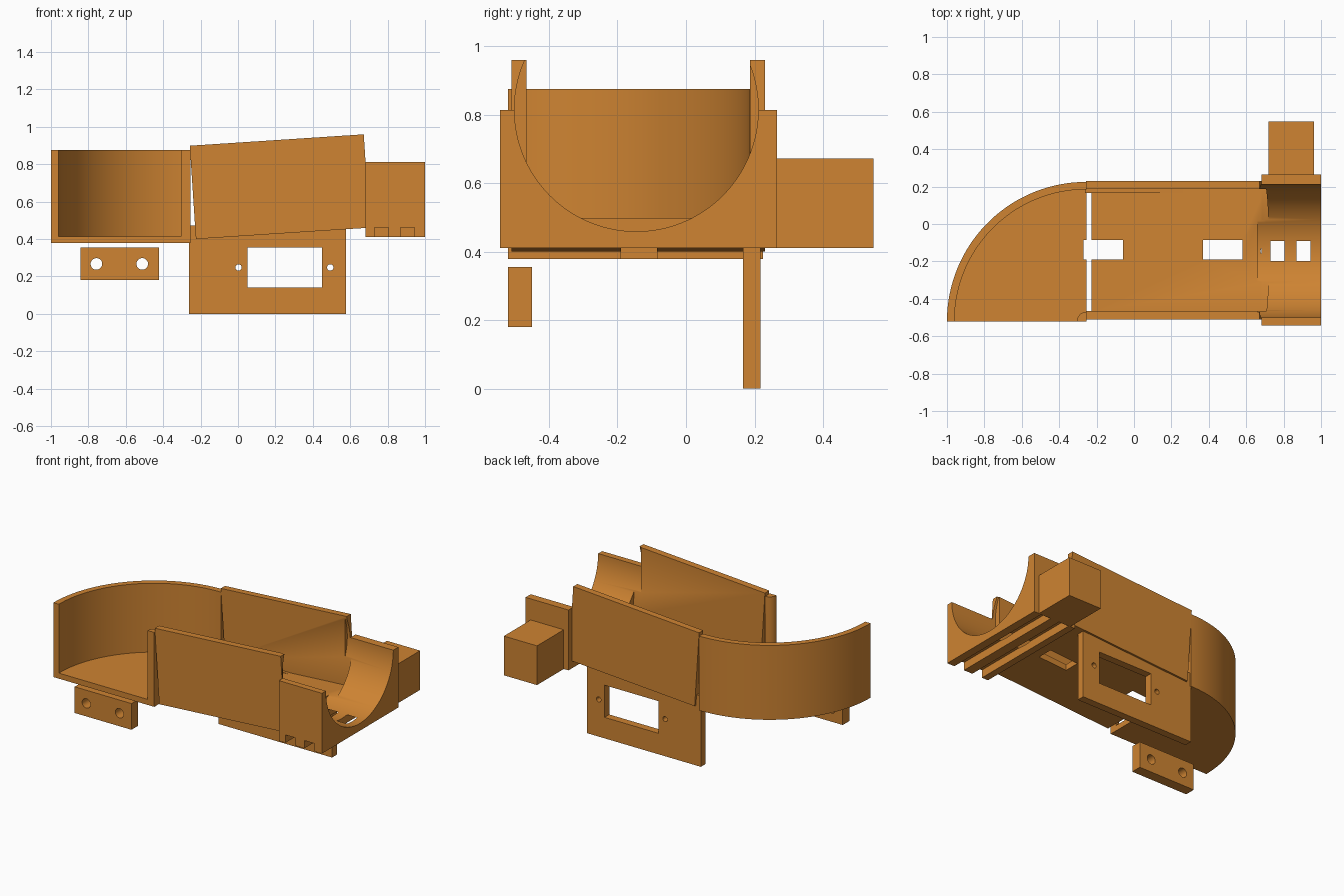
import bpy, bmesh, math
from mathutils import Matrix, Vector

old = bpy.data.objects.get("Cube")
if old:
    bpy.data.objects.remove(old, do_unlink=True)

orange = bpy.data.materials.new("orange_plastic")
orange.use_nodes = True
color = (0.62, 0.23, 0.032, 1.0)
orange.diffuse_color = color
orange.node_tree.nodes["Principled BSDF"].inputs["Base Color"].default_value = color


def prism(name, points, axis, lo, hi):
    """Extrude a 2D outline along an axis: z uses (x, y), y uses (x, z), x uses (y, z)."""
    place = {"z": lambda p, d: (p[0], p[1], d),
             "y": lambda p, d: (p[0], d, p[1]),
             "x": lambda p, d: (d, p[0], p[1])}[axis]
    bm = bmesh.new()
    rings = [[bm.verts.new(place(p, d)) for p in points] for d in (lo, hi)]
    bm.faces.new(rings[0])
    bm.faces.new(rings[1])
    for i in range(len(points)):
        j = (i + 1) % len(points)
        bm.faces.new((rings[0][i], rings[0][j], rings[1][j], rings[1][i]))
    bmesh.ops.recalc_face_normals(bm, faces=bm.faces)
    mesh = bpy.data.meshes.new(name)
    bm.to_mesh(mesh)
    bm.free()
    mesh.materials.append(orange)
    obj = bpy.data.objects.new(name, mesh)
    bpy.context.collection.objects.link(obj)
    return obj


def box(name, x, y, z):
    return prism(name, [(x[0], y[0]), (x[1], y[0]), (x[1], y[1]), (x[0], y[1])], "z", *z)


def arc(cx, cy, r, start, end, steps):
    angles = [math.radians(start + (end - start) * i / steps) for i in range(steps + 1)]
    return [(cx + r * math.cos(a), cy + r * math.sin(a)) for a in angles]


def circle(cx, cy, r, steps):
    return arc(cx, cy, r, 0, 360, steps)[:-1]


def cut(obj, *cutters):
    """Subtract each cutter, then delete it."""
    for cutter in cutters:
        cutter.hide_render = True
        mod = obj.modifiers.new("cut", "BOOLEAN")
        mod.operation = "DIFFERENCE"
        mod.solver = "EXACT"
        mod.object = cutter
    graph = bpy.context.evaluated_depsgraph_get()
    mesh = bpy.data.meshes.new_from_object(obj.evaluated_get(graph))
    obj.modifiers.clear()
    obj.data = mesh
    for cutter in cutters:
        bpy.data.objects.remove(cutter, do_unlink=True)


def smooth(obj):
    bpy.ops.object.select_all(action="DESELECT")
    obj.select_set(True)
    bpy.context.view_layer.objects.active = obj
    bpy.ops.object.shade_smooth_by_angle(angle=math.radians(30))


# Quarter-round tray: floor, curved wall and a rounded corner post
CX, CY, FLOOR, RIM = -0.255, -0.52, 0.378, 0.875
tray_floor = prism("tray_floor", [(CX, CY)] + arc(CX, CY, 0.72, 90, 180, 48), "z", FLOOR, 0.415)
tray_wall = prism("tray_wall", arc(CX, CY, 0.745, 90, 180, 48) + arc(CX, CY, 0.705, 180, 90, 48),
                  "z", FLOOR, RIM)
corner_post = prism("corner_post", [(CX, CY)] + arc(CX, CY, 0.05, 90, 180, 12), "z", FLOOR, RIM)

# Slot through the trough floor and the edge of the tray
SLOT_Y = (-0.19, -0.085)


def slot(x):
    return box("slot_cutter", x, SLOT_Y, (0.3, 0.6))


cut(tray_floor, slot((-0.27, -0.06)))

# Tilted trough, defined flat and then pitched upward
TILT = Matrix.Translation(Vector((-0.225, 0, 0.4))) @ Matrix.Rotation(math.radians(-3.75), 4, "Y")


def tilted_box(name, x, y, z):
    obj = box(name, x, y, z)
    obj.data.transform(TILT)
    return obj


def cavity():
    return tilted_box("cavity_cutter", (-0.2, 0.948), (-0.465, 0.187), (0.04, 0.8))


def bore():
    return prism("bore_cutter", circle(-0.145, 0.815, 0.356, 128), "x", 0.66, 1.1)


trough = tilted_box("trough", (0, 0.932), (-0.51, 0.23), (0, 0.5))
cut(trough, cavity(), bore(), slot((-0.27, -0.06)), slot((0.37, 0.58)))

# Cradle collar with strap channels underneath
collar = box("collar", (0.683, 1.0), (-0.543, 0.265), (0.41, 0.813))
channels = [box("channel_cutter", x, (-0.7, 0.265 + 0.1), (0.3, 0.463))
            for x in ((0.73, 0.805), (0.87, 0.945))]
cut(collar, cavity(), bore(), *channels)
side_block = box("side_block", (0.718, 0.963), (0.262, 0.547), (0.41, 0.672))

# Hanging mount plate with a window and two screw holes
mount_plate = box("mount_plate", (-0.262, 0.578), (0.167, 0.217), (0, 0.472))
cut(mount_plate, box("window_cutter", (0.05, 0.45), (0, 0.4), (0.14, 0.355)),
    *[prism("screw_cutter", circle(x, 0.248, 0.017, 20), "y", 0, 0.4) for x in (0.003, 0.493)])

# Small bracket with two bolt holes
bracket = box("bracket", (-0.843, -0.423), (-0.52, -0.45), (0.18, 0.355))
cut(bracket, *[prism("bolt_cutter", circle(x, 0.267, 0.031, 32), "y", -0.7, -0.3)
               for x in (-0.757, -0.512)])

for part in (tray_floor, tray_wall, corner_post, trough, collar, mount_plate, bracket):
    smooth(part)
